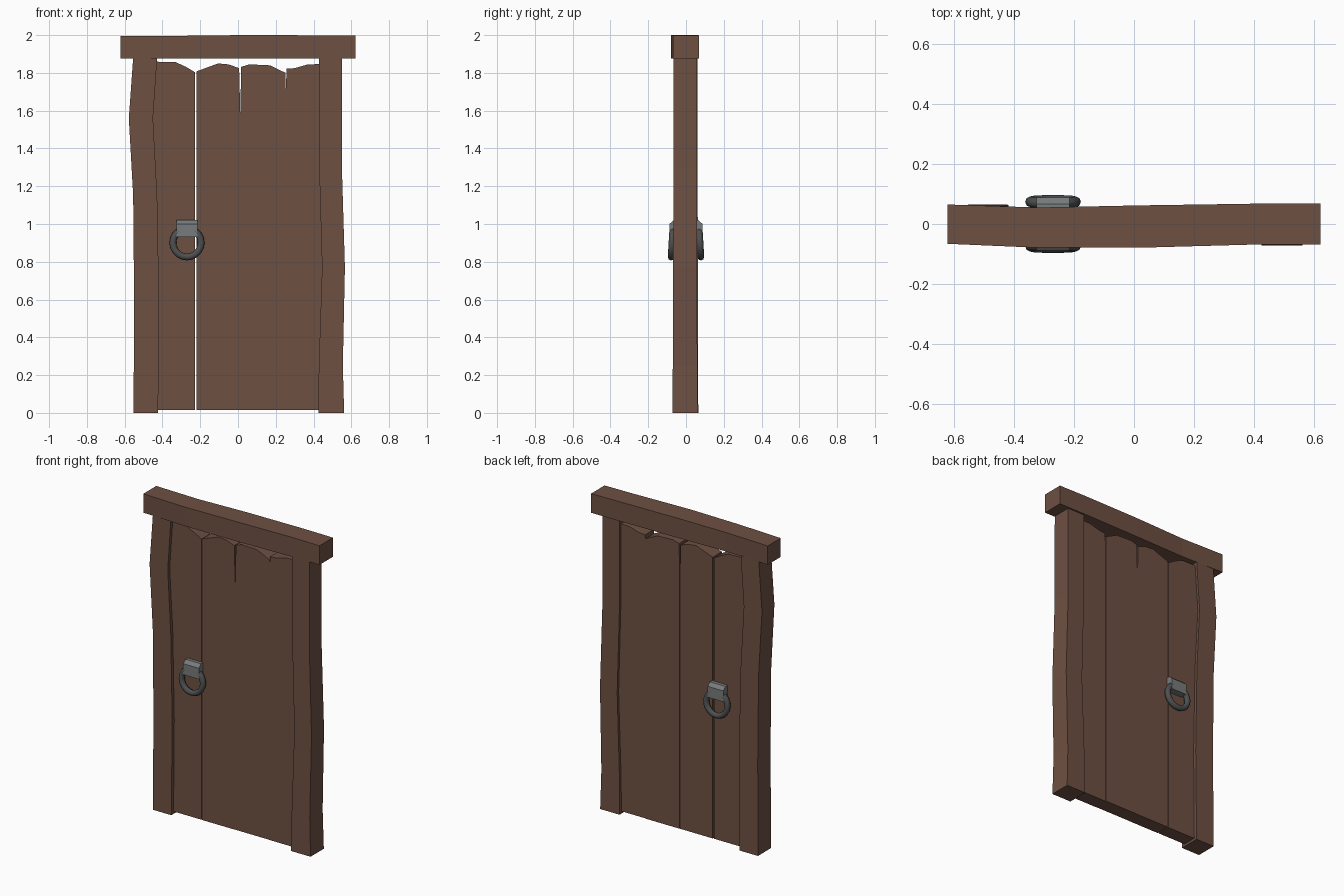
import bpy, bmesh, math

if "Cube" in bpy.data.objects:
    bpy.data.objects.remove(bpy.data.objects["Cube"])


def material(name, rgb):
    m = bpy.data.materials.new(name)
    m.diffuse_color = (*rgb, 1)
    m.use_nodes = True
    m.node_tree.nodes["Principled BSDF"].inputs["Base Color"].default_value = m.diffuse_color
    return m


WOOD = material("brown wood", (0.155, 0.080, 0.055))
PLATE = material("grey iron", (0.19, 0.20, 0.20))
RING = material("dark iron", (0.075, 0.078, 0.080))


def finish(name, bm, mat):
    bmesh.ops.recalc_face_normals(bm, faces=bm.faces[:])
    me = bpy.data.meshes.new(name)
    bm.to_mesh(me)
    bm.free()
    me.materials.append(mat)
    ob = bpy.data.objects.new(name, me)
    bpy.context.collection.objects.link(ob)
    return ob


def loft(name, sections, mat):
    """Skin a list of matching point rings and cap both ends."""
    bm = bmesh.new()
    rings = [[bm.verts.new(p) for p in s] for s in sections]
    n = len(rings[0])
    for a, b in zip(rings, rings[1:]):
        for i in range(n):
            j = (i + 1) % n
            bm.faces.new((a[i], a[j], b[j], b[i]))
    bm.faces.new(rings[0])
    bm.faces.new(rings[-1])
    return finish(name, bm, mat)


def post(name, rows):
    """Crooked post from rows of z, x0, x1, y0, y1."""
    loft(name, [[(x0, y0, z), (x1, y0, z), (x1, y1, z), (x0, y1, z)]
                for z, x0, x1, y0, y1 in rows], WOOD)


def plank(name, outline, y0, y1):
    """Plank from an x-z outline, extruded through the door."""
    loft(name, [[(x, y, z) for x, z in outline] for y in (y0, y1)], WOOD)


# Crooked side posts
post("left_post", [
    (0.0, -0.553, -0.423, -0.068, 0.065),
    (0.60, -0.550, -0.418, -0.066, 0.063),
    (1.15, -0.555, -0.428, -0.066, 0.062),
    (1.56, -0.578, -0.450, -0.065, 0.060),
    (1.88, -0.555, -0.428, -0.065, 0.060)])
post("right_post", [
    (0.0, 0.425, 0.562, -0.072, 0.062),
    (0.25, 0.428, 0.555, -0.070, 0.060),
    (0.77, 0.445, 0.566, -0.068, 0.058),
    (1.30, 0.430, 0.550, -0.066, 0.057),
    (1.88, 0.428, 0.550, -0.065, 0.057)])

# Slightly bowed lintel
loft("lintel", [[(x, y0, 1.875), (x, y1, 1.875), (x, y1, z), (x, y0, z)]
                for x, y0, y1, z in [
                    (-0.622, -0.066, 0.065, 1.995),
                    (-0.32, -0.079, 0.055, 1.996),
                    (0.02, -0.079, 0.062, 2.0),
                    (0.42, -0.068, 0.068, 1.999),
                    (0.622, -0.068, 0.068, 1.997)]], WOOD)

# Door planks with chipped tops; the first seam is open, the third splits at the top
plank("plank_1", [(-0.47, 0.015), (-0.227, 0.015), (-0.227, 1.803), (-0.275, 1.832),
                  (-0.33, 1.857), (-0.47, 1.86)], -0.045, 0.044)
plank("plank_2", [(-0.220, 0.015), (0.012, 0.015), (0.012, 1.59), (0.006, 1.825),
                  (-0.05, 1.845), (-0.105, 1.85), (-0.220, 1.808)], -0.046, 0.045)
plank("plank_3", [(0.012, 0.015), (0.252, 0.015), (0.252, 1.80), (0.17, 1.84),
                  (0.06, 1.845), (0.017, 1.832), (0.012, 1.59)], -0.045, 0.046)
plank("plank_4", [(0.252, 0.015), (0.465, 0.015), (0.465, 1.847), (0.37, 1.845),
                  (0.30, 1.825), (0.258, 1.822), (0.252, 1.70)], -0.0465, 0.043)

# Iron mounts and hanging rings on both sides
for side, s in (("front", -1), ("back", 1)):
    profile = [(0.03, 0.93), (0.088, 0.93), (0.088, 1.0), (0.066, 1.02), (0.03, 1.02)]
    loft(side + "_ring_mount", [[(x, s * y, z) for y, z in profile]
                                for x in (-0.325, -0.215)], PLATE)
    bpy.ops.mesh.primitive_torus_add(
        major_radius=0.075, minor_radius=0.018, major_segments=20, minor_segments=8,
        location=(-0.27, s * 0.074, 0.90), rotation=(math.pi / 2 + s * 0.06, 0, 0))
    ring = bpy.context.object
    ring.name = side + "_ring"
    ring.data.materials.append(RING)
    bpy.ops.object.shade_smooth_by_angle(angle=math.radians(50))
